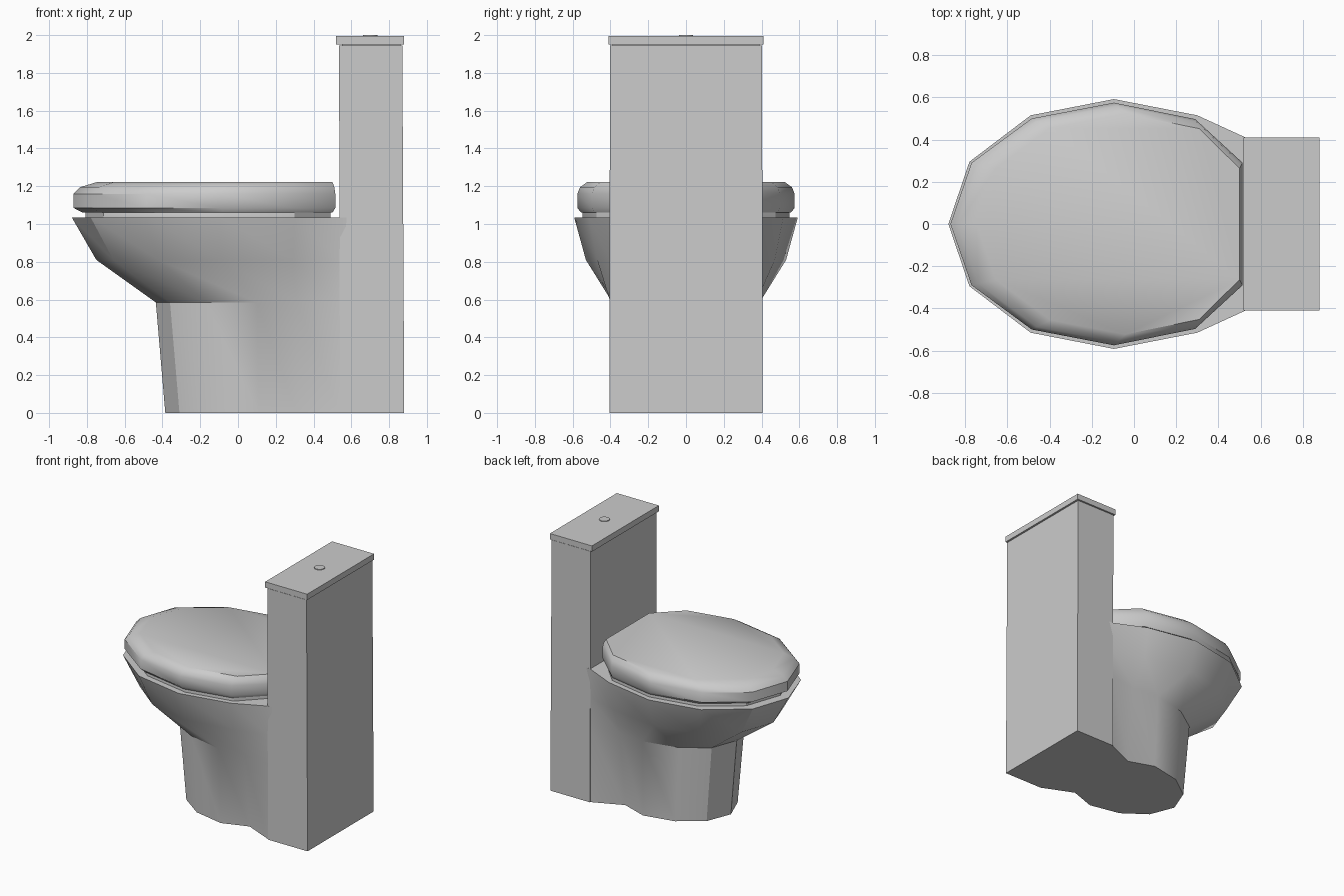
import bpy, bmesh, math

if "Cube" in bpy.data.objects:
    bpy.data.objects.remove(bpy.data.objects["Cube"])


def mirror_outline(half):
    """Close a half outline (y >= 0, front to back) across the x axis."""
    return half + [(x, -y) for x, y in reversed(half) if y > 1e-6]


def loft(name, rings, angle=30):
    """Skin a stack of (z, outline) rings and cap both ends."""
    bm = bmesh.new()
    loops = [[bm.verts.new((x, y, z)) for x, y in pts] for z, pts in rings]
    n = len(loops[0])
    for a, b in zip(loops, loops[1:]):
        for i in range(n):
            j = (i + 1) % n
            bm.faces.new((a[i], a[j], b[j], b[i]))
    bm.faces.new(loops[0][::-1])
    bm.faces.new(loops[-1])
    bmesh.ops.recalc_face_normals(bm, faces=bm.faces)
    mesh = bpy.data.meshes.new(name)
    bm.to_mesh(mesh)
    bm.free()
    obj = bpy.data.objects.new(name, mesh)
    bpy.context.collection.objects.link(obj)
    bpy.ops.object.select_all(action='DESELECT')
    bpy.context.view_layer.objects.active = obj
    obj.select_set(True)
    bpy.ops.object.shade_smooth_by_angle(angle=math.radians(angle))
    return obj


def rect(x0, x1, y):
    return [(x0, -y), (x1, -y), (x1, y), (x0, y)]


# Pedestal flaring up into the bowl rim
foot = [(-.385, 0), (-.31, .19), (-.13, .32), (.11, .37), (.31, .30), (.54, .40), (.70, .40)]
waist = [(-.435, 0), (-.36, .20), (-.17, .33), (.10, .39), (.31, .37), (.54, .40), (.70, .40)]
belly = [(-.75, 0), (-.66, .26), (-.42, .45), (-.09, .53), (.29, .47), (.54, .403), (.70, .40)]
rim = [(-.88, 0), (-.78, .295), (-.49, .515), (-.095, .592), (.30, .515), (.54, .405), (.70, .40)]
loft("bowl", [(z, mirror_outline(h)) for z, h in
              ((0, foot), (.585, waist), (.81, belly), (1.035, rim))])

# Seat and closed lid share one outline, inset towards the hinge side
cover = mirror_outline([(-.87, 0), (-.77, .29), (-.485, .50), (-.095, .575), (.29, .497), (.515, .29)])


def inset(s, back):
    return [(min(.5 + (x - .5) * s, back), y * s) for x, y in cover]


loft("seat", [(1.03, inset(.955, .49)), (1.065, inset(.955, .49)), (1.075, inset(.95, .49))])
loft("seat_lid", [(1.06, inset(.965, .50)), (1.085, inset(1, .515)), (1.16, inset(1, .515)),
                  (1.195, inset(.975, .51)), (1.222, inset(.91, .50))], 35)

# Cistern with its lid and flush button
loft("tank", [(0, rect(.54, .88, .405)), (1.945, rect(.535, .87, .403))])
loft("tank_lid", [(1.94, rect(.55, .86, .39)), (1.95, rect(.55, .86, .39)),
                  (1.95, rect(.52, .88, .41)), (1.995, rect(.52, .88, .41))])
button = [(.7 + .038 * math.cos(i * math.pi / 6), .038 * math.sin(i * math.pi / 6)) for i in range(12)]
loft("flush_button", [(1.98, button), (2.0, button)], 35)
